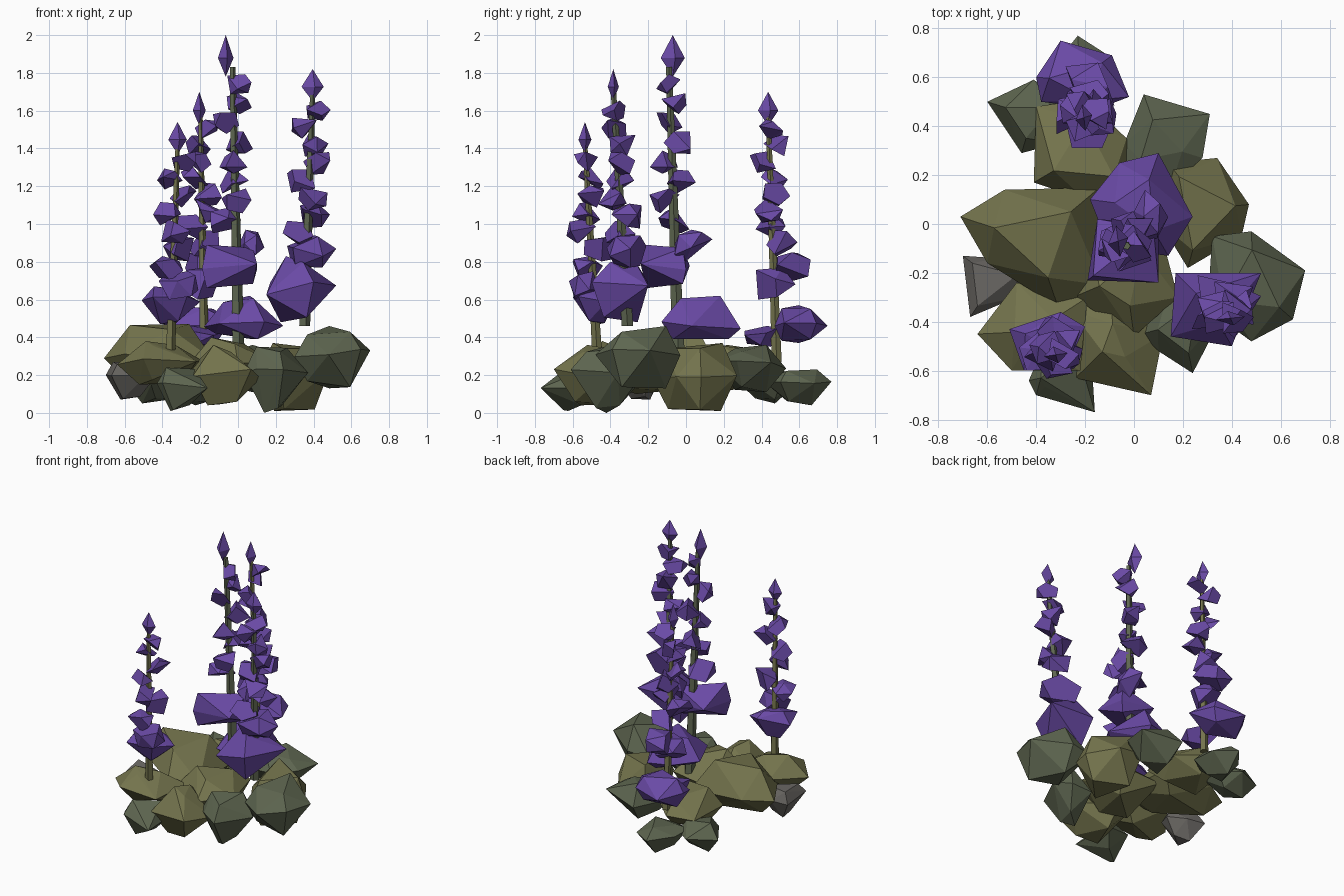
import bpy, bmesh, math, random
from mathutils import Vector, Euler

random.seed(11)


def material(name, r, g, b):
    m = bpy.data.materials.new(name)
    m.diffuse_color = (*[((c / 255 + 0.055) / 1.055) ** 2.4 for c in (r, g, b)], 1)
    return m


PURPLE = material("purple_petal", 106, 74, 166)
OLIVE = material("olive_leaf", 116, 116, 77)
SAGE = material("sage_leaf", 94, 102, 80)
GREY = material("grey_stone", 110, 107, 103)


def finish(bm, name, mat):
    bmesh.ops.recalc_face_normals(bm, faces=bm.faces)
    me = bpy.data.meshes.new(name)
    bm.to_mesh(me)
    bm.free()
    me.materials.append(mat)
    ob = bpy.data.objects.new(name, me)
    bpy.context.collection.objects.link(ob)
    return ob


def hull(bm, pts):
    res = bmesh.ops.convex_hull(bm, input=[bm.verts.new(p) for p in pts])
    loose = [v for v in res["geom_interior"] if isinstance(v, bmesh.types.BMVert) and not v.link_faces]
    bmesh.ops.delete(bm, geom=loose, context="VERTS")


def add_gem(bm, lo, hi, drop=3):
    """Irregular faceted lump that fills the box from lo to hi."""
    g = (1 + 5 ** 0.5) / 2
    pts = []
    for a in (-1, 1):
        for b in (-g, g):
            pts += [Vector((0, a, b)), Vector((a, b, 0)), Vector((b, 0, a))]
    rot = Euler([random.uniform(0, 6.28) for _ in range(3)]).to_matrix()
    pts = [rot @ p.normalized() for p in random.sample(pts, 12 - drop)]
    mn = [min(p[i] for p in pts) for i in range(3)]
    mx = [max(p[i] for p in pts) for i in range(3)]
    hull(bm, [[lo[i] + (p[i] - mn[i]) / (mx[i] - mn[i]) * (hi[i] - lo[i]) for i in range(3)]
              for p in pts])


def add_lump(bm, outline, z0, zm, z1, k_top, k_low):
    """Faceted lump: plan outline at zm, shrunk towards a top and a bottom facet."""
    n = len(outline)
    c = Vector((sum(p[0] for p in outline) / n, sum(p[1] for p in outline) / n))
    pts = [(x, y, zm + random.uniform(-0.1, 0.1) * (z1 - z0)) for x, y in outline]
    for k, z, dz in ((k_top, z1, -0.15), (k_low, z0, 0.15)):
        for i in range(0, n, 2):        # every other corner gives broad facets
            p = c + (Vector(outline[i]) - c) * k
            pts.append((p.x, p.y, z + (dz * (z1 - z0) * random.random() if i else 0)))
    hull(bm, pts)


def spike(name, base, top, bud, radius, stem_mat, z_first, step, angles, lumps, gems):
    """Tapered stem, a bud on top, small blossoms around it, big ones below."""
    base, top = Vector(base), Vector(top)
    bm = bmesh.new()
    hull(bm, [p + Vector((r * math.cos(a), r * math.sin(a), 0))
              for p, r in ((base, radius), (top, radius * 0.45))
              for a in [math.tau * k / 5 for k in range(5)]])
    finish(bm, name + "_stem", stem_mat)

    bm = bmesh.new()
    # pointed bud: four-sided double cone
    x, y, rx, ry, z0, z1 = bud
    hull(bm, [(x + rx * math.cos(a), y + ry * math.sin(a), z0 + 0.45 * (z1 - z0))
              for a in [math.tau * k / 4 + 0.2 for k in range(4)]] + [(x, y, z0), (x, y, z1)])
    for i, deg in enumerate(angles):
        z = z_first - i * step
        c = base.lerp(top, (z - base.z) / (top.z - base.z))
        t = i / (len(angles) - 1)
        a = math.radians(deg)
        c += Vector((math.cos(a), math.sin(a), 0)) * (0.036 + 0.014 * t)
        h = Vector((0.064 + 0.018 * t, 0.064 + 0.018 * t, 0.053 + 0.015 * t))
        add_gem(bm, c - h, c + h, 5)
    for lump in lumps:
        add_lump(bm, *lump)
    for lo, hi in gems:
        add_gem(bm, lo, hi)
    finish(bm, name + "_blossoms", PURPLE)


# Flower spikes
spike("centre", (0.0, -0.04, 0.28), (-0.03, -0.09, 1.83),
      (-0.065, -0.07, 0.042, 0.065, 1.78, 2.0), 0.036, SAGE,
      1.74, 0.103, [-10, 30, 190, 45, -95, 90, -80, 180],
      [([(-0.19, -0.23), (0.10, -0.24), (0.10, 0.0), (-0.15, 0.02)], 0.66, 0.78, 0.89, 0.85, 0.85),
       ([(0.10, 0.29), (0.24, 0.03), (0.14, -0.13), (-0.10, -0.10), (-0.18, 0.10), (-0.06, 0.25)],
        0.39, 0.46, 0.62, 0.5, 0.7)],
      [((0.0, -0.06, 0.80), (0.14, 0.14, 0.97))])
spike("right", (0.35, -0.31, 0.46), (0.395, -0.385, 1.72),
      (0.395, -0.385, 0.06, 0.03, 1.65, 1.82), 0.032, SAGE,
      1.6, 0.093, [-10, 195, 50, 30, 170, -60, 40, 190],
      [([(0.17, -0.20), (0.52, -0.20), (0.40, -0.50), (0.15, -0.46)], 0.48, 0.66, 0.83, 0.4, 0.6)],
      [((0.26, -0.42, 0.77), (0.52, -0.21, 0.94))])
spike("back", (-0.18, 0.48, 0.27), (-0.20, 0.435, 1.58),
      (-0.205, 0.435, 0.035, 0.055, 1.52, 1.70), 0.028, OLIVE,
      1.5, 0.086, [20, 110, -110, 150, 40, -20, 190, 80],
      [([(-0.40, 0.60), (-0.30, 0.75), (-0.09, 0.69), (-0.02, 0.52), (-0.15, 0.47), (-0.38, 0.50)],
        0.37, 0.47, 0.57, 0.7, 0.7)],
      [((-0.28, 0.47, 0.70), (-0.08, 0.66, 0.85)),
       ((-0.30, 0.37, 0.60), (-0.10, 0.58, 0.77)),
       ((-0.28, 0.31, 0.35), (-0.08, 0.51, 0.46))])
spike("front_left", (-0.36, -0.47, 0.3), (-0.32, -0.535, 1.43),
      (-0.32, -0.535, 0.05, 0.035, 1.37, 1.54), 0.028, OLIVE,
      1.33, 0.092, [0, 150, 20, 200, -80, 60],
      [([(-0.51, -0.43), (-0.45, -0.60), (-0.27, -0.57), (-0.20, -0.42), (-0.30, -0.36)],
        0.47, 0.60, 0.67, 0.6, 0.4)],
      [((-0.47, -0.60, 0.70), (-0.29, -0.44, 0.83)),
       ((-0.42, -0.62, 0.60), (-0.21, -0.46, 0.75))])


def clump(name, mat, z0, zm, z1, k_top, k_low, *outline):
    bm = bmesh.new()
    add_lump(bm, outline, z0, zm, z1, k_top, k_low)
    finish(bm, name, mat)


# Leaf clumps around the foot, each from its plan outline
clump("right_leaf", SAGE, 0.13, 0.31, 0.46, 0.65, 0.65,
      (0.48, -0.03), (0.70, -0.19), (0.65, -0.39), (0.48, -0.48), (0.30, -0.35), (0.32, -0.05))
clump("left_leaf", OLIVE, 0.16, 0.30, 0.47, 0.55, 0.6,
      (-0.14, 0.15), (-0.13, -0.25), (-0.31, -0.34), (-0.60, -0.16), (-0.71, 0.03), (-0.53, 0.14))
clump("left_stone", GREY, 0.07, 0.20, 0.27, 0.7, 0.4,
      (-0.70, -0.13), (-0.56, -0.14), (-0.44, -0.20), (-0.48, -0.30), (-0.67, -0.38))
clump("front_left_leaf", OLIVE, 0.15, 0.27, 0.38, 0.35, 0.5,
      (-0.64, -0.45), (-0.48, -0.24), (-0.19, -0.30), (-0.22, -0.60), (-0.50, -0.60))
clump("front_small_leaf", SAGE, 0.01, 0.14, 0.24, 0.6, 0.4,
      (-0.43, -0.64), (-0.37, -0.50), (-0.18, -0.46), (-0.16, -0.77), (-0.40, -0.70))
clump("front_leaf", OLIVE, 0.04, 0.21, 0.36, 0.3, 0.5,
      (-0.24, -0.63), (-0.26, -0.35), (-0.10, -0.25), (0.12, -0.45), (0.07, -0.70))
clump("front_right_leaf", SAGE, 0.0, 0.20, 0.35, 0.6, 0.35,
      (0.03, -0.45), (0.15, -0.24), (0.30, -0.25), (0.37, -0.36), (0.24, -0.61), (0.10, -0.52))
clump("side_leaf", OLIVE, 0.01, 0.22, 0.37, 0.7, 0.65,
      (0.14, 0.25), (0.34, 0.27), (0.47, 0.08), (0.44, -0.05), (0.22, -0.18), (0.11, 0.0))
clump("back_right_leaf", SAGE, 0.11, 0.25, 0.36, 0.5, 0.5,
      (0.04, 0.53), (0.31, 0.45), (0.28, 0.27), (0.15, 0.15), (-0.06, 0.20), (-0.04, 0.33))
clump("back_leaf", OLIVE, 0.12, 0.24, 0.36, 0.6, 0.6,
      (-0.41, 0.17), (-0.40, 0.48), (-0.20, 0.51), (-0.03, 0.35), (0.0, 0.13), (-0.20, 0.10))
clump("back_left_leaf", SAGE, 0.05, 0.17, 0.26, 0.6, 0.5,
      (-0.60, 0.50), (-0.41, 0.59), (-0.29, 0.50), (-0.31, 0.33), (-0.46, 0.29))
clump("far_back_leaf", SAGE, 0.04, 0.16, 0.23, 0.6, 0.45,
      (-0.23, 0.77), (-0.09, 0.68), (-0.08, 0.50), (-0.20, 0.42), (-0.36, 0.48), (-0.35, 0.62))
clump("middle_leaf", OLIVE, 0.10, 0.25, 0.40, 0.5, 0.6,
      (-0.25, -0.30), (-0.20, 0.02), (0.10, 0.0), (0.18, -0.30), (0.0, -0.46))
